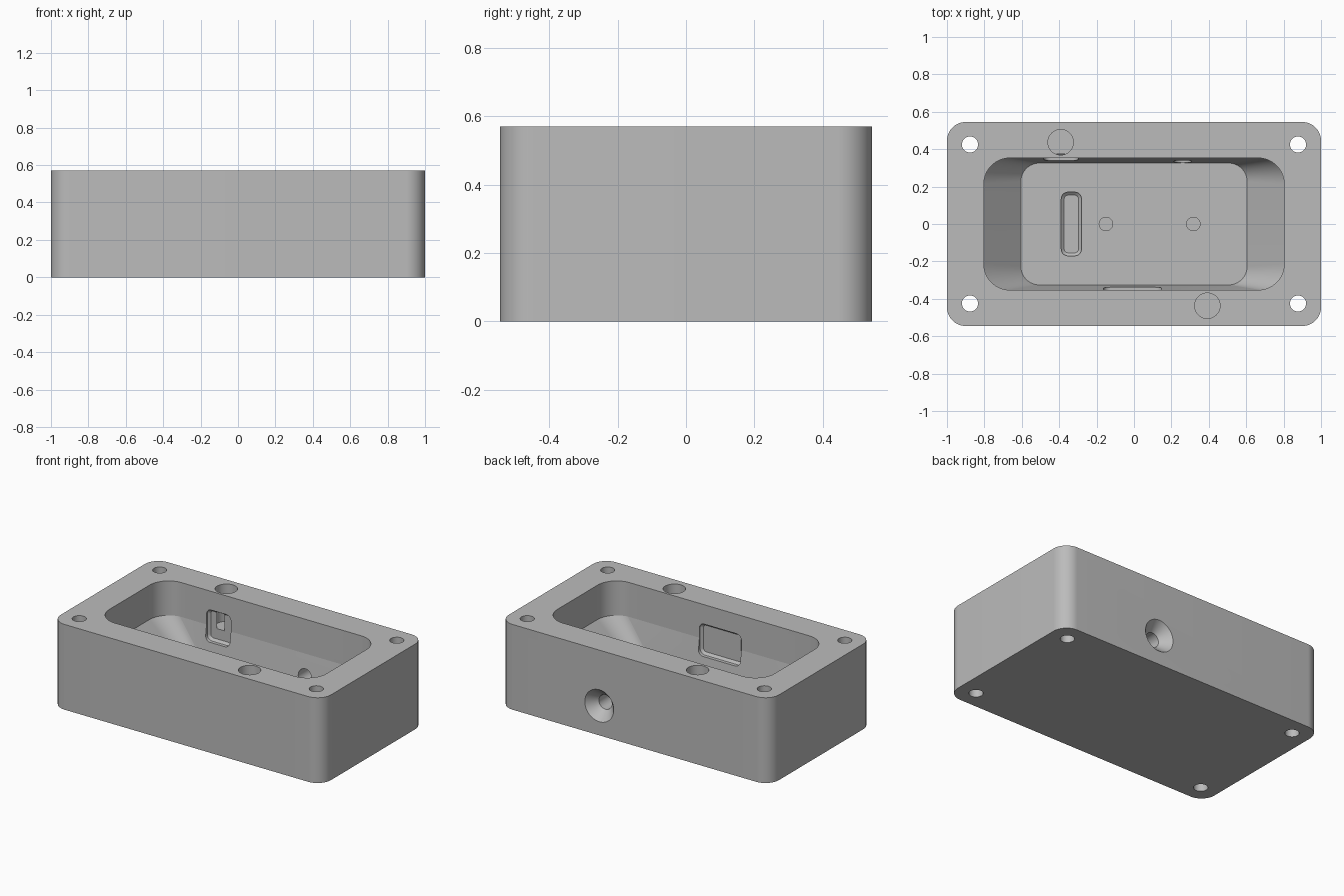
import bpy, bmesh
from math import pi, cos, sin
from mathutils import Matrix, Vector

if "Cube" in bpy.data.objects:
    bpy.data.objects.remove(bpy.data.objects["Cube"], do_unlink=True)

HEIGHT = 0.57
SEGMENTS = 16  # per quarter round

grey = bpy.data.materials.new("plain grey")
grey.use_nodes = True
grey.diffuse_color = (0.5, 0.5, 0.5, 1)
grey.node_tree.nodes["Principled BSDF"].inputs["Base Color"].default_value = (0.5, 0.5, 0.5, 1)


def outline(width, depth, radius, z):
    """Rounded rectangle; a circle when the radius is half of both sides."""
    points = []
    for quarter, (sx, sy) in enumerate([(1, 1), (-1, 1), (-1, -1), (1, -1)]):
        cx, cy = sx * (width / 2 - radius), sy * (depth / 2 - radius)
        for i in range(SEGMENTS + 1):
            a = (quarter + i / SEGMENTS) * pi / 2
            points.append(Vector((cx + radius * cos(a), cy + radius * sin(a), z)))
    return points


def loft(name, sections, location=(0, 0, 0), tilt=0):
    """Solid through (width, depth, radius, z) sections, tilted about x."""
    bm = bmesh.new()
    rings = [[bm.verts.new(p) for p in outline(*s)] for s in sections]
    count = len(rings[0])
    for low, high in zip(rings, rings[1:]):
        for i in range(count):
            j = (i + 1) % count
            bm.faces.new((low[i], low[j], high[j], high[i]))
    bm.faces.new(rings[0][::-1])
    bm.faces.new(rings[-1])
    bmesh.ops.remove_doubles(bm, verts=bm.verts, dist=1e-5)
    bmesh.ops.recalc_face_normals(bm, faces=bm.faces)
    bm.transform(Matrix.Translation(location) @ Matrix.Rotation(tilt, 4, 'X'))
    mesh = bpy.data.meshes.new(name)
    bm.to_mesh(mesh)
    bm.free()
    mesh.materials.append(grey)
    obj = bpy.data.objects.new(name, mesh)
    bpy.context.collection.objects.link(obj)
    return obj


def drill(name, steps, location, tilt=0):
    """Round cutter through (radius, z) steps."""
    return loft(name, [(2 * r, 2 * r, r, z) for r, z in steps], location, tilt)


def recess(name, width, depth, location, tilt=0):
    """Shallow rounded pocket with a bevelled rim, cut along local +z."""
    rim = 0.016
    return loft(name, [(width, depth, 0.036, -0.05), (width, depth, 0.036, 0.008),
                       (width - 2 * rim, depth - 2 * rim, 0.02, 0.022)], location, tilt)


# Outer block
body = loft("enclosure_body", [(2, 1.09, 0.1, 0), (2, 1.09, 0.1, HEIGHT)])

# Main cavity: upright upper walls, sloping lower walls
FLOOR = 0.14
cutters = [loft("cavity_cutter", [(1.21, 0.652, 0.1, FLOOR), (1.606, 0.706, 0.14, 0.34),
                                  (1.606, 0.706, 0.14, 0.65)])]

# Corner screw holes, all the way through
for x in (-0.877, 0.877):
    for y in (-0.425, 0.425):
        cutters.append(drill("screw_hole_cutter", [(0.043, -0.05), (0.043, 0.65)], (x, y, 0)))

# Blind holes in the rim
for side in (-1, 1):
    cutters.append(drill("rim_hole_cutter", [(0.068, 0.32), (0.068, 0.65)],
                         (side * 0.392, -side * 0.437, 0)))

# Blind holes and slot in the cavity floor
for x in (-0.15, 0.317):
    cutters.append(drill("floor_hole_cutter", [(0.036, -0.06), (0.036, 0.05)], (x, 0, FLOOR)))
cutters.append(recess("floor_slot_cutter", 0.108, 0.34, (-0.335, 0, FLOOR), pi))

# Recesses in the long cavity walls
cutters.append(recess("back_recess_cutter", 0.18, 0.21, (-0.39, 0.353, 0.34), -pi / 2))
cutters.append(recess("front_recess_cutter", 0.31, 0.21, (-0.007, -0.353, 0.335), pi / 2))

# Countersunk cable hole through the back wall
cutters.append(drill("cable_hole_cutter", [(0.048, 0.28), (0.048, 0.48), (0.107, 0.545),
                                           (0.125, 0.565)], (0.26, 0, 0.198), -pi / 2))

for cutter in cutters:
    cutter.hide_render = True
    cut = body.modifiers.new(cutter.name, 'BOOLEAN')
    cut.operation = 'DIFFERENCE'
    cut.solver = 'EXACT'
    cut.object = cutter

# Bake the cuts and drop the cutters
bpy.context.view_layer.update()
evaluated = body.evaluated_get(bpy.context.evaluated_depsgraph_get())
finished = bpy.data.meshes.new_from_object(evaluated)
body.modifiers.clear()
body.data = finished
for cutter in cutters:
    bpy.data.objects.remove(cutter, do_unlink=True)

for obj in bpy.context.selected_objects:
    obj.select_set(False)
body.select_set(True)
bpy.context.view_layer.objects.active = body
bpy.ops.object.shade_smooth_by_angle(angle=0.12)
